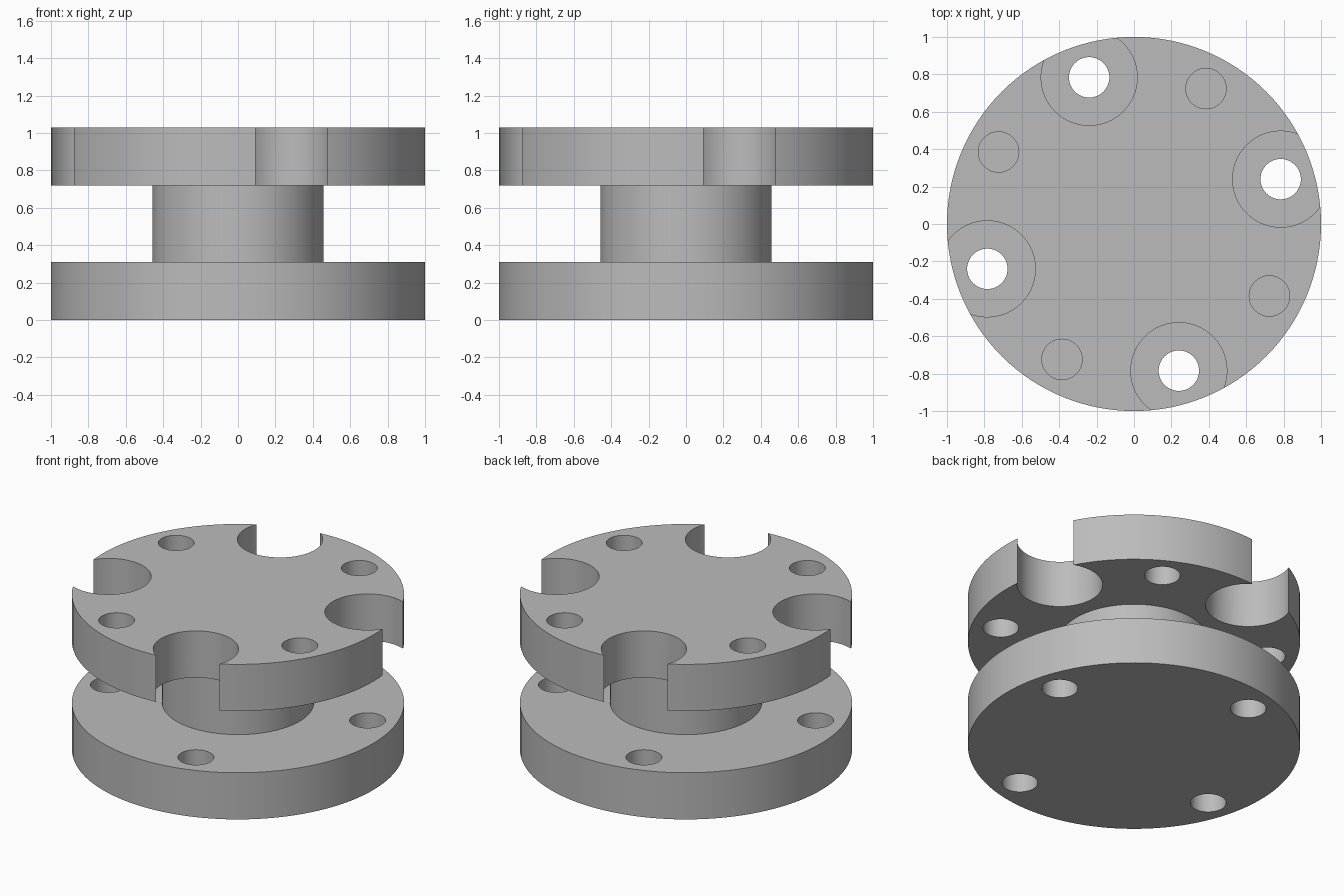
import bpy, bmesh, math
from mathutils import Matrix, Vector

if "Cube" in bpy.data.objects:
    bpy.data.objects.remove(bpy.data.objects["Cube"], do_unlink=True)

FLANGE_R, NECK_R = 1.0, 0.457
LOW_TOP, UP_BOTTOM, HEIGHT = 0.31, 0.72, 1.03
BOLT_CIRCLE, HOLE_R, NOTCH_R = 0.82, 0.108, 0.257
START = math.radians(17)

steel = bpy.data.materials.new("plain grey metal")
steel.use_nodes = True
grey = (0.5, 0.5, 0.5, 1)
steel.diffuse_color = grey
steel.node_tree.nodes["Principled BSDF"].inputs["Base Color"].default_value = grey


def make_object(name, bm):
    mesh = bpy.data.meshes.new(name)
    bmesh.ops.recalc_face_normals(bm, faces=bm.faces)
    bm.to_mesh(mesh)
    bm.free()
    mesh.materials.append(steel)
    obj = bpy.data.objects.new(name, mesh)
    bpy.context.collection.objects.link(obj)
    return obj


def lathe(name, profile, steps=128):
    """Revolve a radius/height profile around z."""
    bm = bmesh.new()
    verts = [bm.verts.new((r, 0, z)) for r, z in profile]
    edges = [bm.edges.new(pair) for pair in zip(verts, verts[1:])]
    bmesh.ops.spin(bm, geom=verts + edges, cent=(0, 0, 0), axis=(0, 0, 1),
                   angle=math.tau, steps=steps, use_duplicate=False)
    bmesh.ops.remove_doubles(bm, verts=bm.verts, dist=1e-4)
    # flat end caps
    bmesh.ops.holes_fill(bm, edges=[e for e in bm.edges if e.is_boundary], sides=0)
    return make_object(name, bm)


def bolt_cutter(name, radius, offset, low, high):
    """Four upright cylinders around the bolt circle."""
    bm = bmesh.new()
    for i in range(4):
        a = START + offset + i * math.pi / 2
        centre = Vector((BOLT_CIRCLE * math.cos(a), BOLT_CIRCLE * math.sin(a), (low + high) / 2))
        bmesh.ops.create_cone(bm, cap_ends=True, segments=64, radius1=radius, radius2=radius,
                              depth=high - low, matrix=Matrix.Translation(centre))
    obj = make_object(name, bm)
    obj.hide_render = True
    return obj


# Two flanges joined by a solid neck
spool = lathe("flanged_spool", [
    (FLANGE_R, 0), (FLANGE_R, LOW_TOP), (NECK_R, LOW_TOP),
    (NECK_R, UP_BOTTOM), (FLANGE_R, UP_BOTTOM), (FLANGE_R, HEIGHT)])

# Lower bolt holes, wide access notches above them, upper bolt holes between
cutters = [
    bolt_cutter("lower_hole_cutter", HOLE_R, 0, -0.1, 0.5),
    bolt_cutter("access_notch_cutter", NOTCH_R, 0, 0.55, 1.2),
    bolt_cutter("upper_hole_cutter", HOLE_R, math.pi / 4, 0.55, 1.2),
]
bpy.ops.object.select_all(action="DESELECT")
bpy.context.view_layer.objects.active = spool
spool.select_set(True)
for cutter in cutters:
    mod = spool.modifiers.new(cutter.name, "BOOLEAN")
    mod.operation, mod.solver, mod.object = "DIFFERENCE", "EXACT", cutter
    bpy.ops.object.modifier_apply(modifier=mod.name)
    bpy.data.objects.remove(cutter, do_unlink=True)

bpy.ops.object.shade_smooth_by_angle(angle=math.radians(30))
